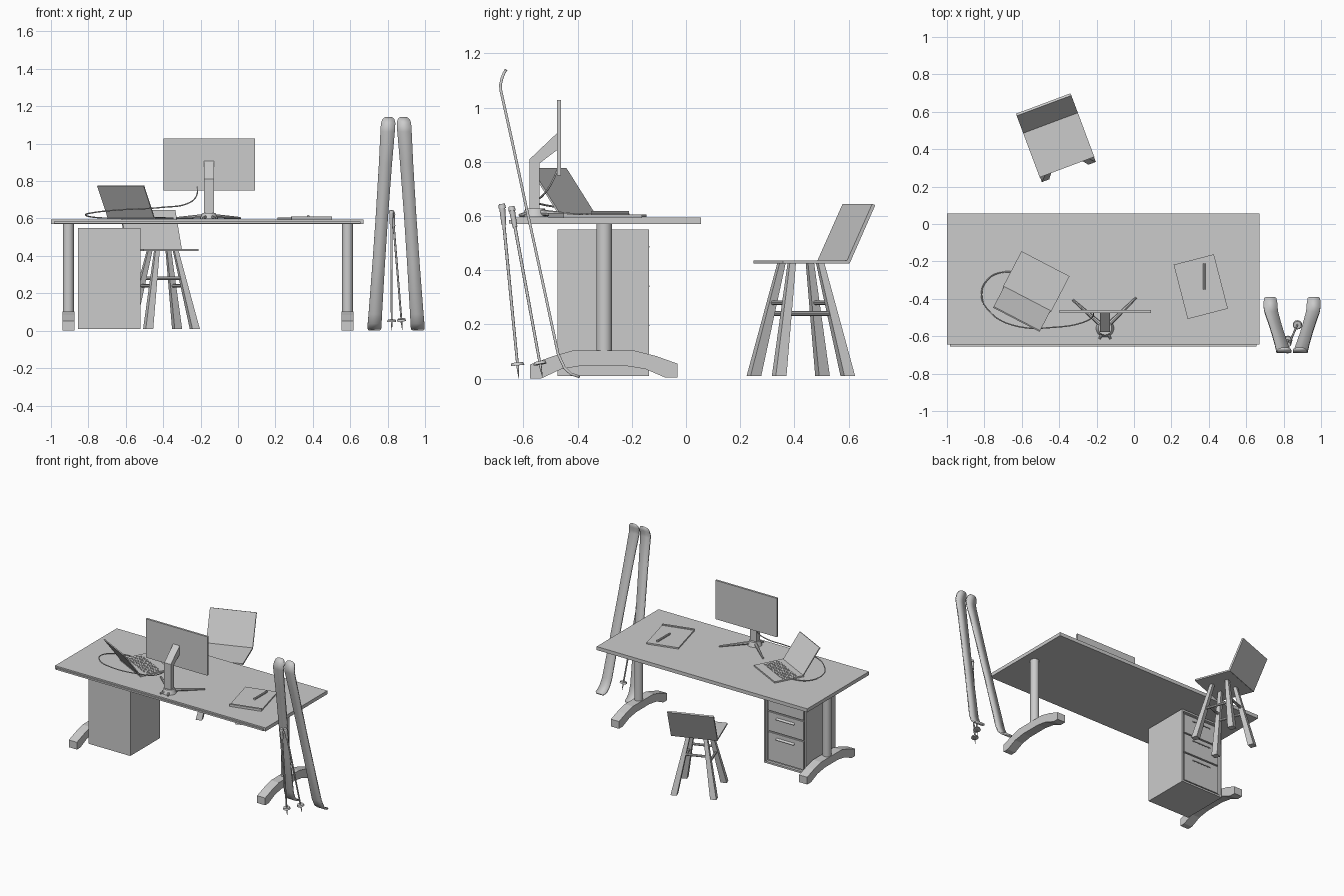
import bpy, bmesh, math
from mathutils import Matrix, Vector

if "Cube" in bpy.data.objects:
    bpy.data.objects.remove(bpy.data.objects["Cube"])

I = Matrix.Identity(4)


def place(x, y, deg):
    return Matrix.Translation((x, y, 0)) @ Matrix.Rotation(math.radians(deg), 4, 'Z')


def finish(name, bm, smooth=False):
    bmesh.ops.recalc_face_normals(bm, faces=bm.faces)
    me = bpy.data.meshes.new(name)
    bm.to_mesh(me)
    bm.free()
    ob = bpy.data.objects.new(name, me)
    bpy.context.collection.objects.link(ob)
    if smooth:
        bpy.ops.object.select_all(action='DESELECT')
        ob.select_set(True)
        bpy.context.view_layer.objects.active = ob
        bpy.ops.object.shade_smooth_by_angle(angle=math.radians(35))
    return ob


def add_box(bm, lo, hi, M=I):
    lo, hi = Vector(lo), Vector(hi)
    S = Matrix.Diagonal((*(hi - lo), 1))
    bmesh.ops.create_cube(bm, size=1, matrix=M @ Matrix.Translation((lo + hi) / 2) @ S)


def box(name, lo, hi, M=I):
    bm = bmesh.new()
    add_box(bm, lo, hi, M)
    return finish(name, bm)


def prism(name, pts, x0, x1, M=I):
    """Extrude a (y, z) profile along x."""
    bm = bmesh.new()
    f = bm.faces.new([bm.verts.new(M @ Vector((x0, y, z))) for y, z in pts])
    r = bmesh.ops.extrude_face_region(bm, geom=[f])
    vs = [g for g in r['geom'] if isinstance(g, bmesh.types.BMVert)]
    bmesh.ops.translate(bm, verts=vs, vec=M.to_3x3() @ Vector((x1 - x0, 0, 0)))
    return finish(name, bm)


def add_rod(bm, a, b, r1, r2, n=12, M=I):
    a, b = M @ Vector(a), M @ Vector(b)
    d = b - a
    T = Matrix.Translation((a + b) / 2) @ d.to_track_quat('Z', 'Y').to_matrix().to_4x4()
    bmesh.ops.create_cone(bm, cap_ends=True, segments=n, radius1=r1, radius2=r2,
                          depth=d.length, matrix=T)


def rod(name, a, b, r1, r2=None, n=12, M=I):
    bm = bmesh.new()
    add_rod(bm, a, b, r1, r1 if r2 is None else r2, n, M)
    return finish(name, bm, n > 8)


# Desk: top, back rail, columns and arched feet
box("desk_top", (-1, -.645, .57), (.67, .055, .595))
box("desk_back_rail", (-.985, -.654, .573), (.655, -.64, .585))
foot = [(-.575, 0), (-.535, 0), (-.46, .035), (-.38, .048), (-.23, .048), (-.15, .035),
        (-.075, .003), (-.032, .003), (-.032, .055), (-.11, .083), (-.19, .103),
        (-.42, .103), (-.49, .083), (-.575, .052)]
for side, x in (("left", -.907), ("right", .586)):
    rod(side + "_column", (x, -.302, .09), (x, -.302, .575), .029, n=24)
    prism(side + "_foot", foot, x - .032, x + .032)

# Drawer cabinet with a recessed front
bm = bmesh.new()
add_box(bm, (-.855, -.475, .01), (-.522, -.137, .55))
bm.faces.ensure_lookup_table()
bm.normal_update()
front = max(bm.faces, key=lambda f: f.calc_center_median().y)
bmesh.ops.inset_region(bm, faces=[front], thickness=.018)
r = bmesh.ops.extrude_face_region(bm, geom=[front])
bmesh.ops.translate(bm, vec=(0, -.02, 0), verts=[g for g in r['geom'] if isinstance(g, bmesh.types.BMVert)])
bmesh.ops.delete(bm, geom=[front], context='FACES_ONLY')
finish("cabinet_body", bm)
for i, (z0, z1) in enumerate(((.035, .235), (.245, .38), (.39, .525))):
    box(f"drawer_{i + 1}", (-.83, -.165, z0), (-.547, -.145, z1))
    prism(f"drawer_handle_{i + 1}", [(-.146, z1 - .035), (-.136, z1 - .042),
          (-.134, z1 - .038), (-.146, z1 - .027)], -.76, -.617)

# Chair: seat with leaning back, splayed legs, stretchers
C = place(-.403, .424, 20.5)
prism("chair_seat", [(-.128, .425), (.13, .425), (.13, .436), (-.128, .436)], -.156, .156, C)
prism("chair_back", [(.12, .428), (.134, .425), (.235, .64), (.223, .645)], -.156, .156, C)
legpos = lambda sx, sy, z: Vector((sx * (.135 - .19 * z), sy * (.137 - .19 * z), z))
for sx in (-1, 1):
    for sy in (-1, 1):
        bm = bmesh.new()
        bmesh.ops.create_cube(bm, size=2)
        for v in bm.verts:
            z, s = (.428, .012) if v.co.z > 0 else (.01, .021)
            v.co = C @ (legpos(sx, sy, z) + Vector((v.co.x * s, v.co.y * s, 0)))
        finish("chair_leg", bm)
for s in (-1, 1):
    rod("chair_cross_stretcher", legpos(-1, s, .28), legpos(1, s, .28), .009, n=8, M=C)
    rod("chair_side_stretcher", legpos(s, -1, .24), legpos(s, 1, .24), .009, n=8, M=C)

# Monitor on a bent arm with a spreading base
box("monitor_screen", (-.397, -.476, .75), (.09, -.461, 1.028))
prism("monitor_arm", [(-.577, .62), (-.577, .81), (-.474, .908), (-.474, .845),
                      (-.54, .795), (-.54, .62)], -.181, -.129)
rod("monitor_hub", (-.155, -.557, .597), (-.155, -.557, .628), .048, .036, 24)
for x, y in ((-.328, -.405), (.012, -.393), (-.185, -.615), (-.125, -.615)):
    rod("monitor_base_leg", (-.155, -.557, .614), (x, y, .602), .013, .006, 8)

# Laptop
L = place(-.523, -.308, -27.5)
box("laptop_base", (-.145, -.108, .596), (.145, .108, .606), L)
prism("laptop_lid", [(-.108, .603), (-.102, .606), (-.223, .777), (-.23, .774)], -.14, .14, L)
bm = bmesh.new()
for row in range(5):
    for col in range(12):
        x, y = -.121 + col * .022, -.055 + row * .023
        add_box(bm, (x - .008, y - .008, .605), (x + .008, y + .008, .6085), L)
finish("laptop_keys", bm)

# Cable from screen to laptop
cu = bpy.data.curves.new("cable", 'CURVE')
cu.dimensions = '3D'
cu.bevel_depth = .0035
cu.bevel_resolution = 2
cu.resolution_u = 8
path = [(-.215, -.472, .775), (-.225, -.5, .715), (-.27, -.525, .68), (-.4, -.55, .66),
        (-.65, -.54, .645), (-.77, -.47, .632), (-.815, -.38, .62), (-.775, -.29, .607),
        (-.69, -.256, .602), (-.63, -.26, .602)]
sp = cu.splines.new('BEZIER')
sp.bezier_points.add(len(path) - 1)
for p, co in zip(sp.bezier_points, path):
    p.co = co
    p.handle_left_type = p.handle_right_type = 'AUTO'
bpy.context.collection.objects.link(bpy.data.objects.new("cable", cu))

# Notepad with binding strip and pen
N = place(.357, -.335, 14.5)
box("notepad", (-.111, -.15, .595), (.111, .15, .605), N)
box("notepad_binding", (-.111, -.15, .604), (.111, -.135, .611), N)
rod("pen", (.375, -.35, .611), (.375, -.21, .611), .0075, n=10)

# Skis: (y, z, width) sections along the bent length
ski = [(-.392, .006, .05), (-.398, .008, .066), (-.425, .017, .074), (-.449, .04, .074),
       (-.472, .09, .072), (-.53, .36, .067), (-.587, .62, .066), (-.645, .89, .07),
       (-.684, 1.065, .077), (-.685, 1.085, .078), (-.679, 1.11, .076), (-.672, 1.127, .066),
       (-.667, 1.136, .048), (-.664, 1.141, .025)]
for side, s in (("left", -1), ("right", 1)):
    bm = bmesh.new()
    rows = []
    for y, z, w in ski:
        x = .845 + s * (.117 - .077 * z / 1.14)
        rows.append([bm.verts.new((x + d * w / 2, y, z)) for d in (-1, 1)])
    for a, b in zip(rows, rows[1:]):
        bm.faces.new((a[0], a[1], b[1], b[0]))
    ob = finish(side + "_ski", bm, True)
    m = ob.modifiers.new("thickness", 'SOLIDIFY')
    m.thickness = .01
    m.offset = 0

# Ski poles: shaft, grip, basket, tip
for a, b in (((.822, -.617, 0), (.82, -.68, .645)), ((.878, -.53, .005), (.826, -.645, .635))):
    a, b = Vector(a), Vector(b)
    bm = bmesh.new()
    for t0, t1, r1, r2 in ((0, .07, .001, .005), (.06, .92, .005, .006), (.88, .98, .009, .011),
                           (.975, 1, .014, .011), (.075, .092, .025, .021)):
        add_rod(bm, a.lerp(b, t0), a.lerp(b, t1), r1, r2, 14)
    finish("ski_pole", bm, True)
